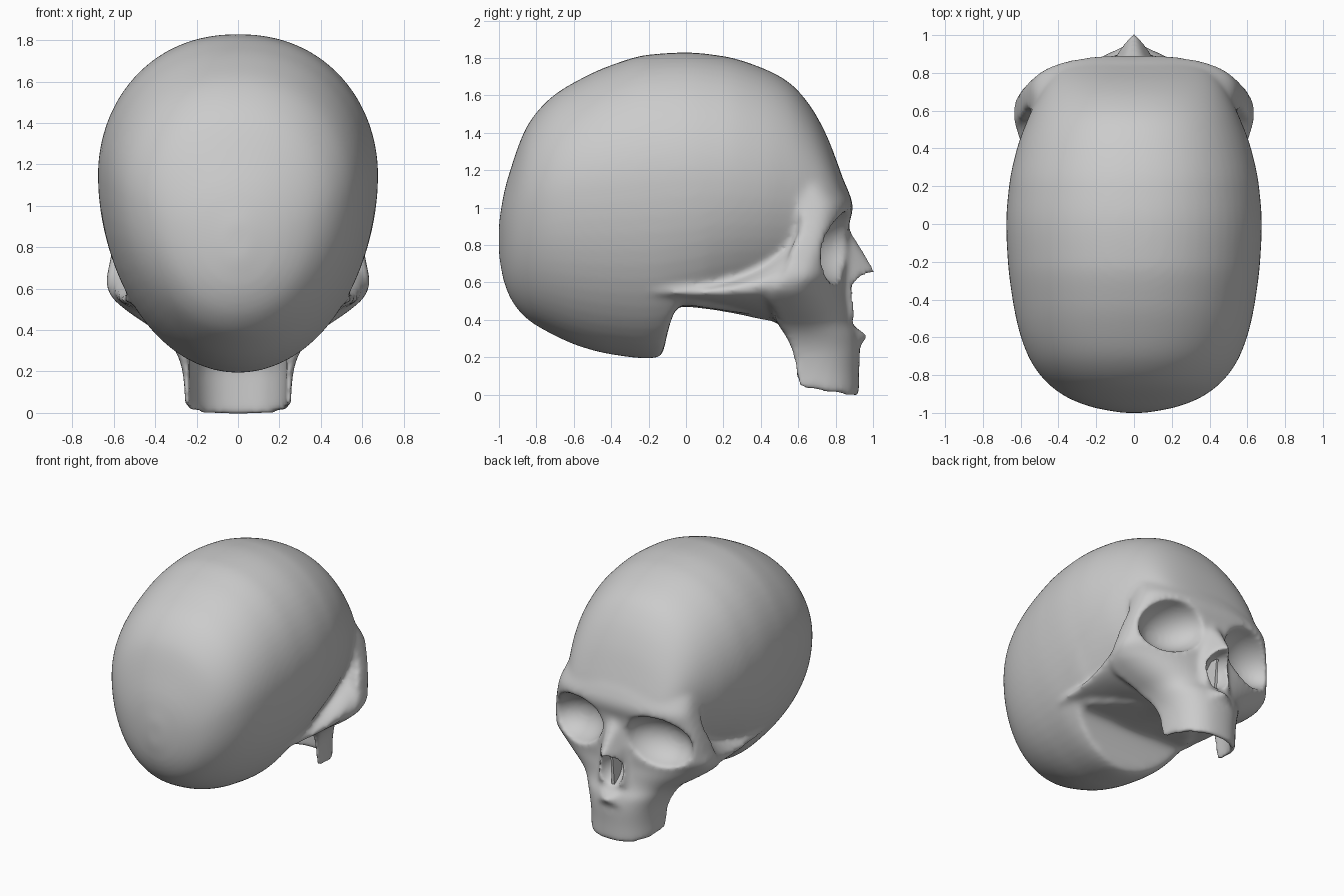
import bpy, bmesh
from math import sin, cos, pi, radians
from mathutils import Matrix, Vector

if "Cube" in bpy.data.objects:
    bpy.data.objects.remove(bpy.data.objects["Cube"])


def power(v, e):
    return (1 if v >= 0 else -1) * abs(v) ** e


def refine(rows, steps=5):
    # monotone spline through every column of a section table
    def slope(k, c):
        if k == 0:
            return rows[1][c] - rows[0][c]
        if k == len(rows) - 1:
            return rows[k][c] - rows[k - 1][c]
        a, b = rows[k][c] - rows[k - 1][c], rows[k + 1][c] - rows[k][c]
        return 2 * a * b / (a + b) if a * b > 0 else 0
    out = []
    for k in range(len(rows) - 1):
        for s in range(steps):
            t = s / steps
            out.append([(2*t**3 - 3*t*t + 1) * p + (t**3 - 2*t*t + t) * slope(k, c)
                        + (3*t*t - 2*t**3) * q + (t**3 - t*t) * slope(k + 1, c)
                        for c, (p, q) in enumerate(zip(rows[k], rows[k + 1]))])
    return out + [list(rows[-1])]


def loft(bm, rings):
    rows = [[bm.verts.new(p) for p in r] for r in rings]
    n = len(rows[0])
    for a, b in zip(rows, rows[1:]):
        for i in range(n):
            j = (i + 1) % n
            bm.faces.new((a[i], a[j], b[j], b[i]))
    bm.faces.new(rows[0])
    bm.faces.new(rows[-1][::-1])


def egg_ring(y, w, top, mid, bot, floor, e):
    # upright section: rounded upper half, tapering lower half, cut level at the floor
    pts = []
    for i in range(64):
        c, s = cos(2 * pi * i / 64), sin(2 * pi * i / 64)
        if s >= 0:
            pts.append((w * power(c, 0.92), y, mid + (top - mid) * s))
        else:
            pts.append((w * power(c, e), y, max(floor, mid + (mid - bot) * s)))
    return pts


def face_ring(z, w, back, side, front, n):
    # level section: bowed front, flat back
    def lift(y):
        return z + (min(0.1, max(0, 0.1 - z)) * 1.5 * (0.92 - y) if z > -0.05 else 0)
    pts = []
    for i in range(33):
        c, s = cos(pi * i / 32), max(0, sin(pi * i / 32))
        y = side + (front - side) * s ** (2 / n)
        pts.append((w * power(c, 2 / n), y, lift(y)))
    return pts + [(w * k, back, lift(back)) for k in (-1, -0.5, 0, 0.5, 1)]


def hull(bm, pts):
    # convex lump, every point mirrored across x
    vs = []
    for x, y, z in pts:
        for sx in ((1, -1) if x else (1,)):
            vs.append(bm.verts.new((x * sx, y, z)))
    r = bmesh.ops.convex_hull(bm, input=vs)
    junk = [g for g in r["geom_interior"] + r["geom_unused"]
            if isinstance(g, bmesh.types.BMVert) and g.is_valid]
    if junk:
        bmesh.ops.delete(bm, geom=list(set(junk)), context='VERTS')


def make(name, bm):
    bmesh.ops.recalc_face_normals(bm, faces=bm.faces[:])
    me = bpy.data.meshes.new(name)
    bm.to_mesh(me)
    bm.free()
    ob = bpy.data.objects.new(name, me)
    bpy.context.collection.objects.link(ob)
    return ob


def apply(ob, kind, **props):
    m = ob.modifiers.new(kind, kind)
    for k, v in props.items():
        setattr(m, k, v)
    bpy.ops.object.select_all(action='DESELECT')
    bpy.context.view_layer.objects.active = ob
    ob.select_set(True)
    bpy.ops.object.modifier_apply(modifier=m.name)


def ellipsoid(name, loc, size, rot):
    bm = bmesh.new()
    bmesh.ops.create_uvsphere(bm, u_segments=40, v_segments=24, radius=1)
    bm.transform(Matrix.Translation(Vector(loc)) @ rot @ Matrix.Diagonal((*size, 1)))
    return make(name, bm)


body = bmesh.new()

# braincase: y, half width, top, widest height, bottom
case = refine([
    (-1.0, .06, .92, .83, .74), (-.975, .2, 1.07, .87, .61), (-.93, .33, 1.23, .92, .5),
    (-.85, .45, 1.435, 1.0, .405), (-.72, .55, 1.59, 1.06, .325), (-.56, .61, 1.69, 1.1, .255),
    (-.4, .643, 1.762, 1.12, .215), (-.2, .668, 1.818, 1.14, .193), (0, .677, 1.83, 1.15, .25),
    (.2, .662, 1.81, 1.15, .32), (.4, .62, 1.75, 1.13, .36), (.55, .565, 1.67, 1.11, .38),
    (.66, .515, 1.55, 1.08, .42), (.75, .465, 1.39, 1.04, .52), (.82, .4, 1.21, 1.0, .68),
    (.868, .28, 1.07, .97, .85)], 12)
rings = []
for y, *rest in case:
    k = min(1, max(0, (y + .125) / .105))
    floor = -1 if y < -.125 else .2 + .28 * (1 - (1 - k) ** 2.2) - .15 * max(0, y)
    rings.append(egg_ring(y, *rest, floor, 1 + 0.4 * min(1, max(0, (y - .1) / .4))))
loft(body, rings)

# face and upper jaw: z, half width, back, side, front, roundness
loft(body, [face_ring(*r) for r in refine([
    (1.4, .4, .48, .54, .69, 2.1), (1.3, .445, .52, .57, .76, 2.1), (1.18, .495, .56, .61, .825, 2.1),
    (1.08, .53, .59, .65, .872, 2.3), (1.0, .552, .61, .67, .893, 2.6), (.9, .58, .61, .67, .87, 2.5),
    (.8, .605, .57, .65, .86, 2.4), (.7, .625, .54, .62, .855, 2.2), (.63, .638, .53, .6, .85, 2.1),
    (.56, .61, .46, .56, .85, 2.0), (.5, .545, .45, .55, .86, 2.0), (.44, .46, .47, .56, .87, 2.0),
    (.38, .37, .49, .58, .89, 2.1), (.32, .315, .53, .6, .92, 2.3), (.22, .272, .57, .62, .93, 2.4),
    (.1, .258, .59, .63, .925, 2.4), (-.012, .256, .6, .64, .925, 2.4)], 3)])

# cheek arches and skull base shelf
loft(body, [egg_ring(*r) for r in refine([
    (-.3, .5, .58, .555, .51, 0, 1.2), (-.1, .545, .59, .55, .48, 0, 1.3),
    (.1, .565, .61, .55, .46, 0, 1.4), (.28, .585, .66, .565, .43, 0, 1.4),
    (.42, .603, .74, .59, .4, 0, 1.4), (.58, .634, .92, .62, .38, 0, 1.4)])])

# nose bridge and spine under the nose
hull(body, [(0, .865, .9), (.06, .84, .9), (0, 1.025, .65), (.055, .96, .63),
            (.13, .8, .75), (.16, .8, .42), (.11, .89, .4)])
hull(body, [(0, .982, .315), (.12, .91, .25), (.12, .88, .37), (0, .85, .33)])

skull = make("skull", body)
apply(skull, 'REMESH', mode='VOXEL', voxel_size=0.017)

# eye sockets, nose opening and mouth cavity
cutters = []
for sx in (1, -1):
    tilt = Matrix.Rotation(radians(-32 * sx), 4, 'Z') @ Matrix.Rotation(radians(14 * sx), 4, 'Y')
    cutters.append(ellipsoid("eye_socket_cutter", (.35 * sx, .87, .785), (.265, .23, .188), tilt))
cutters.append(ellipsoid("nose_cutter", (0, .94, .52), (.1, .17, .135), Matrix.Identity(4)))
mouth = bmesh.new()
loft(mouth, [face_ring(*r) for r in (
    (-.2, .222, .3, .6, .888, 2.4), (.2, .235, .3, .6, .888, 2.4),
    (.3, .235, .3, .58, .865, 2.4), (.37, .19, .35, .55, .8, 2.4))])
cutters.append(make("mouth_cutter", mouth))
for c in cutters:
    c.hide_render = True
    apply(skull, 'BOOLEAN', operation='DIFFERENCE', solver='EXACT', object=c)
    bpy.data.objects.remove(c, do_unlink=True)

# soften into one continuous surface
apply(skull, 'REMESH', mode='VOXEL', voxel_size=0.016)
apply(skull, 'SMOOTH', factor=0.5, iterations=12)
skull.data.polygons.foreach_set("use_smooth", [True] * len(skull.data.polygons))

# thin wall inside the nose
wall = bmesh.new()
hull(wall, [(.008, .75, .38), (.012, .87, .38), (.008, .75, .62), (.008, .89, .62)])
make("nasal_septum", wall)
